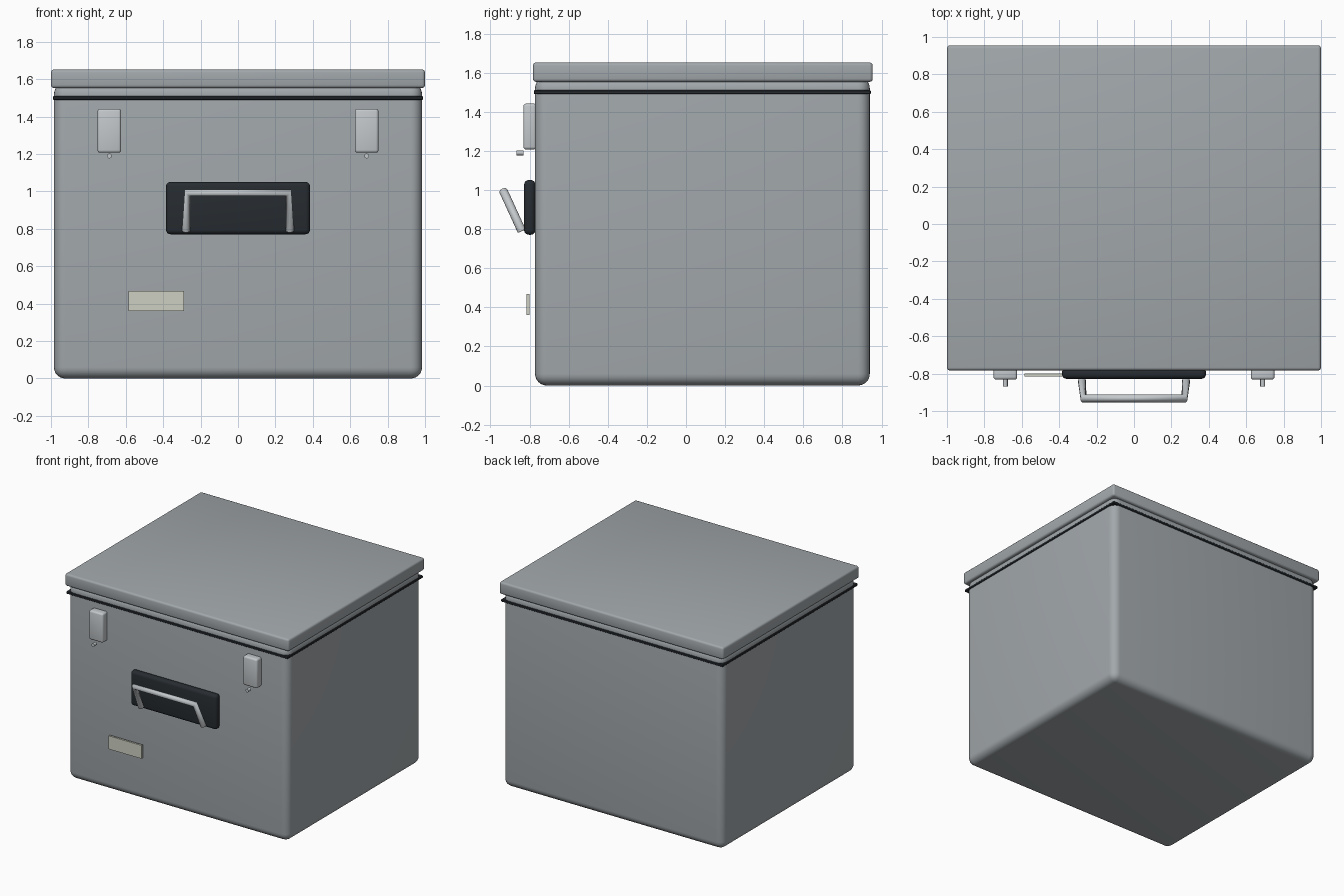
import bpy
from math import radians

if "Cube" in bpy.data.objects:
    bpy.data.objects.remove(bpy.data.objects["Cube"])


def material(name, rgb):
    m = bpy.data.materials.new(name)
    m.diffuse_color = (*rgb, 1)
    m.use_nodes = True
    m.node_tree.nodes["Principled BSDF"].inputs["Base Color"].default_value = m.diffuse_color
    return m


GREY = material("painted_metal", (0.36, 0.39, 0.41))
STEEL = material("steel", (0.55, 0.58, 0.60))
BLACK = material("black_rubber", (0.02, 0.025, 0.03))
CREAM = material("label_cream", (0.62, 0.63, 0.54))


def box(name, x, y, z, mat, bevel=0.0, segments=3):
    """Box from (min, max) ranges with optional rounded edges."""
    lo, hi = zip(x, y, z)
    bpy.ops.mesh.primitive_cube_add(size=1, location=[(a + b) / 2 for a, b in zip(lo, hi)])
    ob = bpy.context.object
    ob.name = name
    ob.scale = [b - a for a, b in zip(lo, hi)]
    bpy.ops.object.transform_apply(location=False, rotation=False, scale=True)
    ob.data.materials.append(mat)
    if bevel:
        mod = ob.modifiers.new("Bevel", 'BEVEL')
        mod.width, mod.segments = bevel, segments
        bpy.ops.object.modifier_apply(modifier=mod.name)
        bpy.ops.object.shade_smooth_by_angle(angle=radians(35))
    return ob


# Main case, seal and lid
box("case_body", (-0.984, 0.984), (-0.772, 0.940), (0, 1.58), GREY, 0.06, 6)
box("lid_seal", (-0.99, 0.99), (-0.778, 0.946), (1.49, 1.51), BLACK, 0.004, 1)
box("lid", (-1, 1), (-0.783, 0.955), (1.553, 1.652), GREY, 0.016, 3)

# Two latches, each with a small pin below
for side, s in (("left", -1), ("right", 1)):
    cx = 0.688 * s
    box(f"latch_{side}", (cx - 0.063, cx + 0.063), (-0.832, -0.765), (1.207, 1.442), STEEL, 0.014)
    bpy.ops.mesh.primitive_cylinder_add(vertices=20, radius=0.013, depth=0.036,
                                        location=(cx, -0.85, 1.19), rotation=(radians(90), 0, 0))
    pin = bpy.context.object
    pin.name = f"latch_pin_{side}"
    pin.data.materials.append(STEEL)
    bpy.ops.object.shade_smooth_by_angle(angle=radians(35))

# Handle backing plate
box("handle_plate", (-0.385, 0.385), (-0.828, -0.77), (0.771, 1.051), BLACK, 0.024, 4)

# Handle bail: bent tube leaning outwards
curve = bpy.data.curves.new("handle_bail", 'CURVE')
curve.dimensions = '3D'
curve.bevel_depth = 0.022
curve.bevel_resolution = 4
curve.use_fill_caps = True
path = [(-0.278, -0.84, 0.79), (-0.27, -0.933, 0.993), (0.27, -0.933, 0.993), (0.278, -0.84, 0.79)]
spline = curve.splines.new('POLY')
spline.points.add(len(path) - 1)
for p, co in zip(spline.points, path):
    p.co = (*co, 1)
bail = bpy.data.objects.new("handle_bail", curve)
bpy.context.collection.objects.link(bail)
curve.materials.append(STEEL)

# Blank label plate
box("label_plate", (-0.586, -0.29), (-0.816, -0.80), (0.36, 0.467), CREAM)
